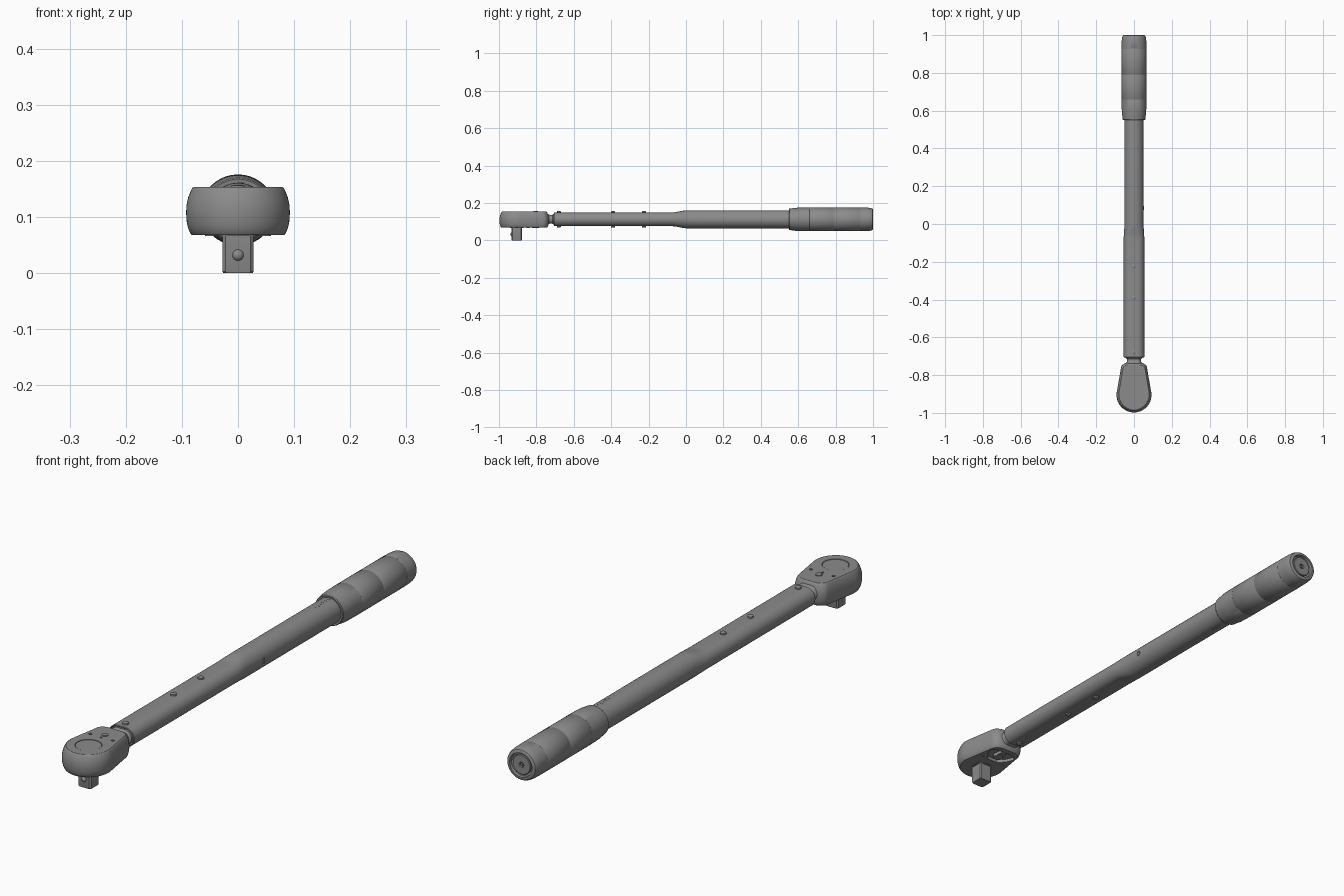
import bpy, bmesh
from math import pi, sin, cos, radians
from mathutils import Vector, Matrix

if "Cube" in bpy.data.objects:
    bpy.data.objects.remove(bpy.data.objects["Cube"])

ZC = 0.1125   # height of the tube axis
steel = bpy.data.materials.new("dark_steel")
steel.diffuse_color = (0.26, 0.26, 0.26, 1)
steel.use_nodes = True
steel.node_tree.nodes["Principled BSDF"].inputs["Base Color"].default_value = steel.diffuse_color


def make(name, bm):
    bmesh.ops.recalc_face_normals(bm, faces=bm.faces)
    me = bpy.data.meshes.new(name)
    bm.to_mesh(me)
    bm.free()
    me.materials.append(steel)
    ob = bpy.data.objects.new(name, me)
    bpy.context.collection.objects.link(ob)
    return ob


def loft(name, rings):
    """Skin equal-length closed rings and cap both ends."""
    bm = bmesh.new()
    rows = [[bm.verts.new(p) for p in r] for r in rings]
    n = len(rows[0])
    for a, b in zip(rows, rows[1:]):
        for i in range(n):
            j = (i + 1) % n
            bm.faces.new((a[i], a[j], b[j], b[i]))
    bm.faces.new(rows[0])
    bm.faces.new(rows[-1])
    return make(name, bm)


def lathe_y(name, prof, n=64, sx=1.0):
    return loft(name, [[(sx * r * cos(2 * pi * i / n), y, ZC + r * sin(2 * pi * i / n))
                        for i in range(n)] for r, y in prof])


def cyl(name, center, r, depth, axis='Z', n=32, r2=None):
    bm = bmesh.new()
    rot = {'Z': Matrix(), 'X': Matrix.Rotation(pi / 2, 4, 'Y'),
           'Y': Matrix.Rotation(pi / 2, 4, 'X')}[axis]
    bmesh.ops.create_cone(bm, cap_ends=True, segments=n, radius1=r, radius2=r if r2 is None else r2,
                          depth=depth, matrix=Matrix.Translation(center) @ rot)
    return make(name, bm)


def cut(ob, cutter):
    m = ob.modifiers.new("cut", 'BOOLEAN')
    m.operation, m.solver, m.object = 'DIFFERENCE', 'EXACT', cutter
    bpy.context.view_layer.objects.active = ob
    bpy.ops.object.modifier_apply(modifier=m.name)
    bpy.data.objects.remove(cutter)


def stadium(y, half, r, n=16):
    """Flattened-tube section: flat top and bottom, round sides."""
    pts = []
    for side, a0 in ((1, -pi / 2), (-1, pi / 2)):
        for i in range(n + 1):
            a = a0 + pi * i / n
            pts.append((side * half + r * cos(a), y, ZC + r * sin(a)))
    return pts


# Ratchet head: teardrop outline lofted with a barrel-shaped side
HY = -0.905
right = [(0.0925 * cos(radians(a)), HY + 0.0925 * sin(radians(a))) for a in range(-90, 9, 7)]
right += [(0.070, -0.768), (0.068, -0.756), (0.063, -0.747), (0.052, -0.739), (0.038, -0.733)]
outline = right + [(-x, y) for x, y in reversed(right[1:])]


def inset(d):
    k = 1 - d / 0.0925
    return [(x * k, -0.86 + (y + 0.86) * (1 - d / 0.135)) for x, y in outline]


levels = [(0.068, 0.0100), (0.070, 0.0080), (0.080, 0.0035), (0.092, 0.0010), (0.108, 0),
          (0.122, 0.0008), (0.136, 0.0040), (0.147, 0.0085), (0.1515, 0.0108), (0.153, 0.0130)]
head = loft("ratchet_head", [[(x, y, z) for x, y in inset(d)] for z, d in levels])

# Top groove around the cover disc, and small holes
cut(head, cyl("cutter", (0, HY, 0.153), 0.0475, 0.010, n=64))
cyl("head_cover_disc", (0, HY, 0.1495), 0.0455, 0.005, n=64)
for x, y, r in ((0.048, -0.825, 0.006), (-0.048, -0.825, 0.006), (0, -0.828, 0.004)):
    cut(head, cyl("cutter", (x, y, 0.153), r, 0.008, n=20))
cyl("lever_pivot_top", (0, -0.804, 0.152), 0.012, 0.008)

# Underside pocket with reversing lever
pocket = [(0.022, -0.84), (0.045, -0.815), (0.058, -0.785), (0.052, -0.770), (0.03, -0.764)]
pocket += [(-x, y) for x, y in reversed(pocket)]
cut(head, loft("cutter", [[(x, y, z) for x, y in pocket] for z in (0.05, 0.080)]))
cyl("lever_hub", (0, -0.805, 0.074), 0.018, 0.016)
lever = [(0.012, -0.815), (0.016, -0.79), (0.012, -0.772), (-0.008, -0.768), (-0.014, -0.79), (-0.012, -0.815)]
loft("reversing_lever", [[(x, y, z) for x, y in lever] for z in (0.068, 0.081)])
for s in (1, -1):
    cyl("cover_screw", (s * 0.050, -0.845, 0.0685), 0.009, 0.004, n=24)
cyl("drive_collar", (0, HY, 0.068), 0.036, 0.003, n=48)


# Square drive with chamfered corners and detent ball
def square(z, h, c):
    return [(sx, HY + sy, z) for sx, sy in ((h, -h + c), (h, h - c), (h - c, h), (-h + c, h),
                                            (-h, h - c), (-h, -h + c), (-h + c, -h), (h - c, -h))]


loft("square_drive", [square(0, 0.026, 0.006), square(0.003, 0.0275, 0.005), square(0.072, 0.0275, 0.005)])
bm = bmesh.new()
bmesh.ops.create_uvsphere(bm, u_segments=24, v_segments=12, radius=0.011,
                          matrix=Matrix.Translation((0, HY - 0.023, 0.032)))
make("detent_ball", bm)

# Neck joining head and tube
loft("neck", [stadium(y, h, r) for y, h, r in
              ((-0.76, 0.020, 0.032), (-0.738, 0.016, 0.028), (-0.728, 0.014, 0.023),
               (-0.715, 0.014, 0.023), (-0.708, 0.016, 0.029), (-0.66, 0.016, 0.029))])

# Body tube: open flattened front blending into a nearly round rear
stations = [(-0.66, 0.018, 0.0315), (-0.705, 0.018, 0.0315), (-0.707, 0.018, 0.034),
            (-0.705, 0.018, 0.0365), (-0.08, 0.018, 0.0365)]
for i in range(1, 9):
    t = i / 8
    s = t * t * (3 - 2 * t)
    stations.append((-0.08 + 0.09 * t, 0.018 * (1 - s) + 0.002 * s, 0.0365 + 0.0118 * s))
stations.append((0.60, 0.002, 0.0483))
loft("body_tube", [stadium(*s) for s in stations])

# Cross pins, domed on both faces of the tube
for y in (-0.68, -0.39, -0.225):
    cyl("cross_pin", (0, y, ZC), 0.011, 0.084, n=24)
    for s in (1, -1):
        cyl("pin_dome", (0, y, ZC + s * 0.0432), 0.011 if s > 0 else 0.006, 0.0025, n=24,
            r2=0.006 if s > 0 else 0.011)

# Side screw
side = cyl("side_screw", (0.046, 0.085, ZC), 0.010, 0.012, 'X', 24)
cut(side, cyl("cutter", (0.052, 0.085, ZC), 0.005, 0.006, 'X', 6))

# Scale ticks on the tube just ahead of the grip, above and below
for s in (1, -1):
    for i in range(6):
        bm = bmesh.new()
        bmesh.ops.create_cube(bm, size=1, matrix=Matrix.Translation((0.004, 0.46 + 0.016 * i, ZC + s * 0.048))
                              @ Matrix.Diagonal((0.014 if i % 2 else 0.008, 0.0015, 0.0012, 1)))
        make("scale_tick", bm)

# Slightly oval grip with tapered collar, shallow grooves and a recessed end
prof = [(0.047, 0.552), (0.055, 0.550), (0.0575, 0.553), (0.0585, 0.565), (0.0615, 0.585), (0.0625, 0.61)]
for y in (0.66, 0.79, 0.93):
    prof += [(0.0632, y - 0.0015), (0.0626, y - 0.0005), (0.0626, y + 0.0005), (0.0632, y + 0.0015)]
prof += [(0.0625, 0.970), (0.0605, 0.988), (0.0570, 0.997), (0.0520, 1.0), (0.0455, 1.0),
         (0.0440, 0.990), (0.0400, 0.988)]
lathe_y("grip", prof, sx=1.04)
lathe_y("end_cap", [(0.038, 0.980), (0.038, 0.994), (0.036, 0.996), (0.010, 0.996), (0.009, 0.990)], 48)
cyl("end_pin", (0, 0.992, ZC), 0.005, 0.008, 'Y', 20)

# Smooth shading with sharp edges kept
bpy.ops.object.select_all(action='SELECT')
bpy.ops.object.shade_smooth_by_angle(angle=radians(32))
